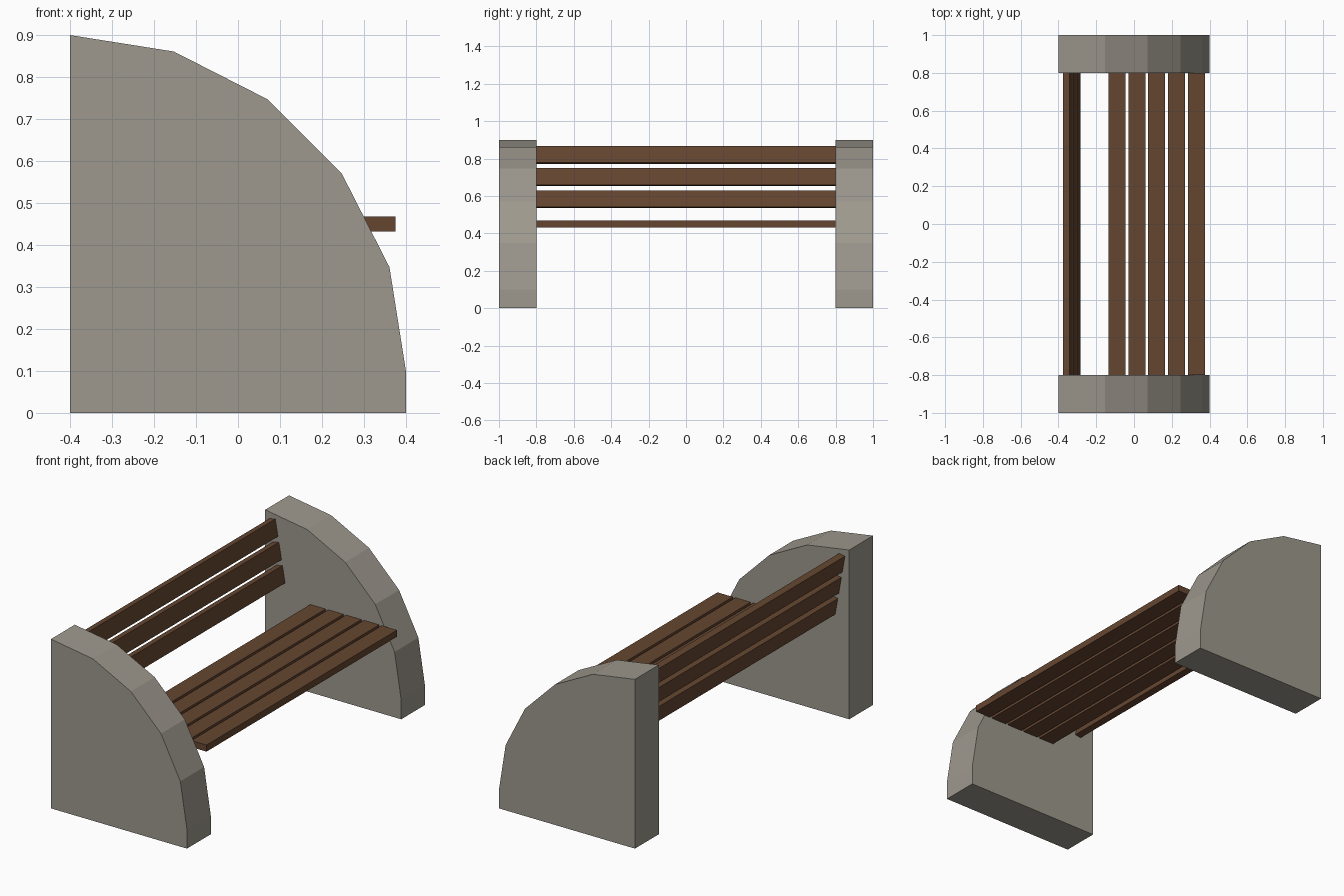
import bpy, bmesh, math
from mathutils import Matrix

if "Cube" in bpy.data.objects:
    bpy.data.objects.remove(bpy.data.objects["Cube"])


def material(name, color):
    m = bpy.data.materials.new(name)
    m.diffuse_color = (*color, 1)
    m.use_nodes = True
    m.node_tree.nodes["Principled BSDF"].inputs["Base Color"].default_value = m.diffuse_color
    return m


concrete = material("concrete", (0.34, 0.315, 0.27))
wood = material("brown wood", (0.13, 0.061, 0.03))


def add_object(name, bm, mat):
    bmesh.ops.recalc_face_normals(bm, faces=bm.faces)
    mesh = bpy.data.meshes.new(name)
    bm.to_mesh(mesh)
    bm.free()
    mesh.materials.append(mat)
    obj = bpy.data.objects.new(name, mesh)
    bpy.context.collection.objects.link(obj)
    return obj


# Quarter-round end wall: base corners plus a five-segment arc, extruded
def end_wall(name, y0, y1):
    profile = [(-0.4, 0), (0.4, 0)]
    for i in range(6):
        a = math.radians(18 * i)
        profile.append((-0.4 + 0.8 * math.cos(a), 0.1 + 0.8 * math.sin(a)))
    bm = bmesh.new()
    face = bm.faces.new([bm.verts.new((x, y0, z)) for x, z in profile])
    ext = bmesh.ops.extrude_face_region(bm, geom=[face])
    verts = [v for v in ext["geom"] if isinstance(v, bmesh.types.BMVert)]
    bmesh.ops.translate(bm, verts=verts, vec=(0, y1 - y0, 0))
    add_object(name, bm, concrete)


# Wooden slat spanning the gap between the walls
def slat(name, x, z, tilt):
    bm = bmesh.new()
    bmesh.ops.create_cube(bm, size=1)
    bm.transform(Matrix.Translation((x, 0, z))
                 @ Matrix.Rotation(math.radians(tilt), 4, 'Y')
                 @ Matrix.Diagonal((0.09, 1.6, 0.035, 1)))
    add_object(name, bm, wood)


end_wall("front_end_wall", -1.0, -0.8)
end_wall("back_end_wall", 0.8, 1.0)

# Flat seat
for i in range(5):
    slat(f"seat_slat_{i + 1}", 0.33 - 0.105 * i, 0.45, 0)

# Backrest leaning back by ten degrees
for i in range(3):
    slat(f"backrest_slat_{i + 1}", -0.308 - 0.021 * i, 0.583 + 0.118 * i, 80)
